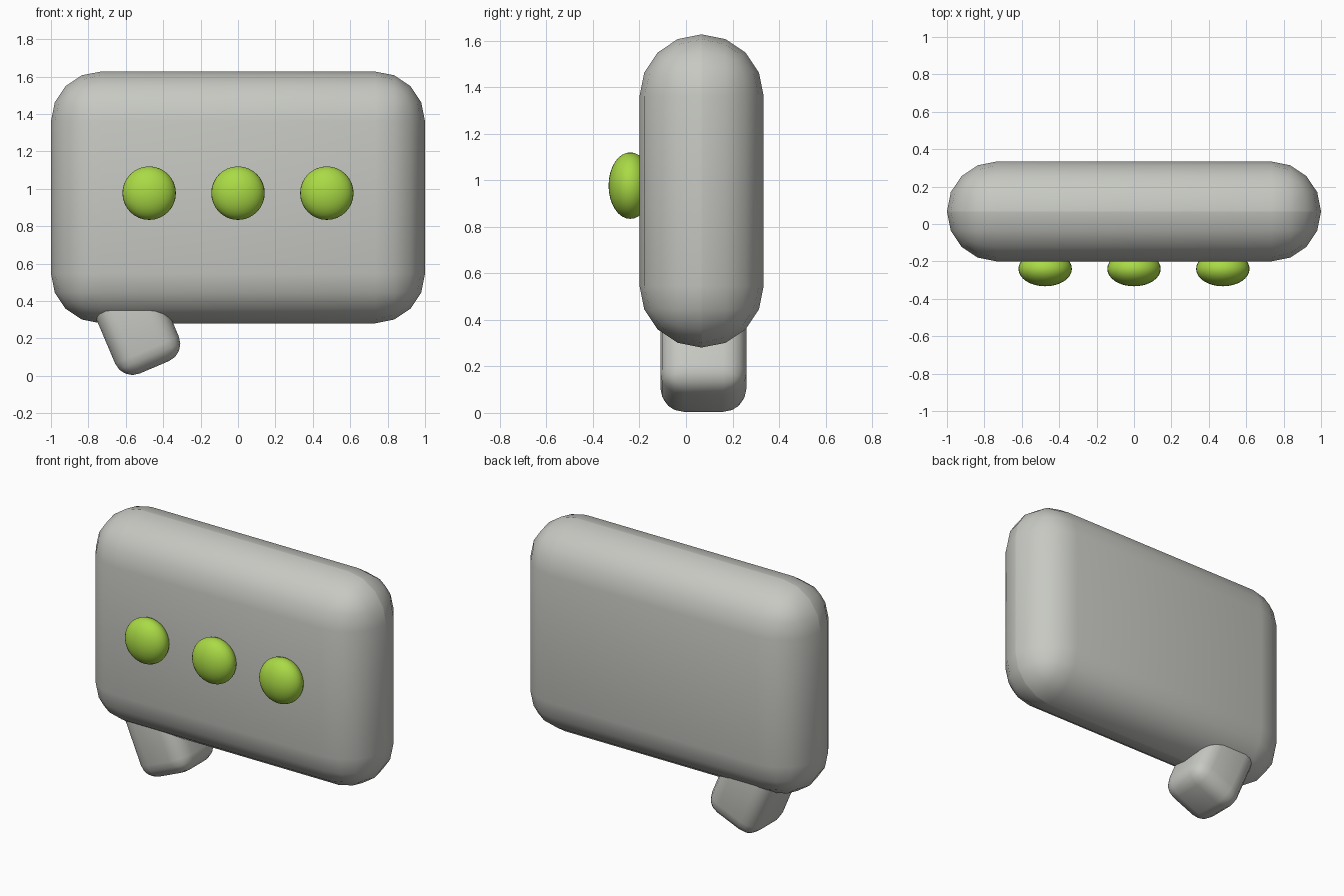
import bpy
import math

if "Cube" in bpy.data.objects:
    bpy.data.objects.remove(bpy.data.objects["Cube"])


def material(name, rgb):
    m = bpy.data.materials.new(name)
    m.diffuse_color = (*rgb, 1)
    m.use_nodes = True
    m.node_tree.nodes["Principled BSDF"].inputs["Base Color"].default_value = m.diffuse_color
    return m


GREY = material("warm_grey", (0.57, 0.58, 0.54))
GREEN = material("lime_green", (0.40, 0.70, 0.06))


def finish(ob, name, mat, angle):
    ob.name = name
    ob.data.materials.append(mat)
    bpy.ops.object.shade_smooth_by_angle(angle=math.radians(angle))
    return ob


def rounded_box(name, loc, size, radius, segments, tilt=0):
    bpy.ops.mesh.primitive_cube_add(size=1, location=loc)
    ob = bpy.context.object
    ob.scale = size
    bpy.ops.object.transform_apply(location=False, rotation=False, scale=True)
    bev = ob.modifiers.new("rounding", 'BEVEL')
    bev.width = radius
    bev.segments = segments
    bev.limit_method = 'NONE'
    bpy.ops.object.modifier_apply(modifier=bev.name)
    ob.rotation_euler.y = math.radians(tilt)
    return finish(ob, name, GREY, 40)


# Speech bubble body: a slab with fully rounded rims
rounded_box("bubble_body", (0, 0.067, 0.954), (2, 0.534, 1.346), 0.266, 4)

# Tilted tail, its upper end buried in the body
TILT = math.radians(23)
u, v = -0.394, 0.484          # centre along the tail's own axes
tail_x = u * math.cos(TILT) - v * math.sin(TILT)
tail_z = u * math.sin(TILT) + v * math.cos(TILT)
rounded_box("bubble_tail", (tail_x, 0.075, tail_z), (0.37, 0.37, 0.534), 0.1, 4, -23)

# Three flattened dots across the front
for side, x in (("left", -0.475), ("middle", 0), ("right", 0.475)):
    bpy.ops.mesh.primitive_uv_sphere_add(segments=32, ring_count=16, radius=1,
                                         location=(x, -0.24, 0.977))
    dot = bpy.context.object
    dot.scale = (0.143, 0.093, 0.143)
    bpy.ops.object.transform_apply(location=False, rotation=False, scale=True)
    finish(dot, side + "_dot", GREEN, 40)
